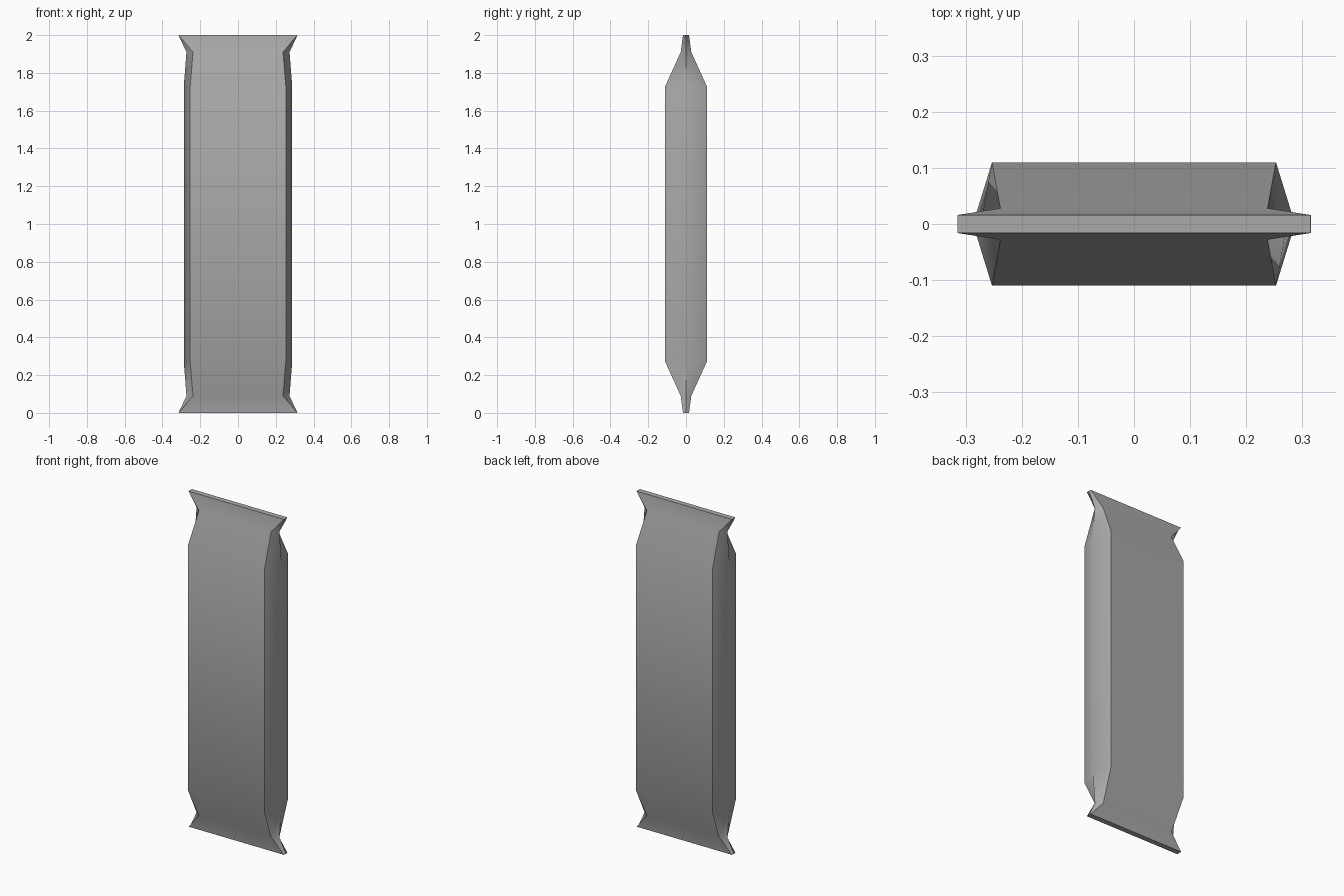
import bpy
import bmesh
import math

default = bpy.data.objects.get("Cube")
if default:
    bpy.data.objects.remove(default, do_unlink=True)

# Plain grey wrapper material
grey = bpy.data.materials.new("wrapper grey")
grey.use_nodes = True
colour = (0.4, 0.4, 0.4, 1)
grey.diffuse_color = colour
grey.node_tree.nodes["Principled BSDF"].inputs["Base Color"].default_value = colour

# Half of the sections: height, corner x, corner y, side ridge x
half = [(0, 0.315, 0.016, 0.315),
        (0.09, 0.238, 0.028, 0.273),
        (0.27, 0.253, 0.11, 0.287)]
sections = half + [(2 - z, cx, cy, rx) for z, cx, cy, rx in reversed(half)]


def section_ring(bm, z, cx, cy, rx):
    """Six-sided section with a soft ridge down each side."""
    outline = [(-cx, -cy), (cx, -cy), (rx, 0), (cx, cy), (-cx, cy), (-rx, 0)]
    return [bm.verts.new((x, y, z)) for x, y in outline]


# Sealed wrapper: skin the sections, then close both flat seals
bm = bmesh.new()
rings = [section_ring(bm, *s) for s in sections]
for low, high in zip(rings, rings[1:]):
    for i in range(len(low)):
        j = (i + 1) % len(low)
        bm.faces.new((low[i], low[j], high[j], high[i]))
bm.faces.new(rings[0][::-1])
bm.faces.new(rings[-1])
bmesh.ops.recalc_face_normals(bm, faces=bm.faces)

mesh = bpy.data.meshes.new("wrapper")
bm.to_mesh(mesh)
bm.free()
mesh.materials.append(grey)
wrapper = bpy.data.objects.new("wrapper", mesh)
bpy.context.collection.objects.link(wrapper)

# Smooth the soft bends and keep the long folds crisp
bpy.ops.object.select_all(action='DESELECT')
wrapper.select_set(True)
bpy.context.view_layer.objects.active = wrapper
bpy.ops.object.shade_smooth_by_angle(angle=math.radians(40))
